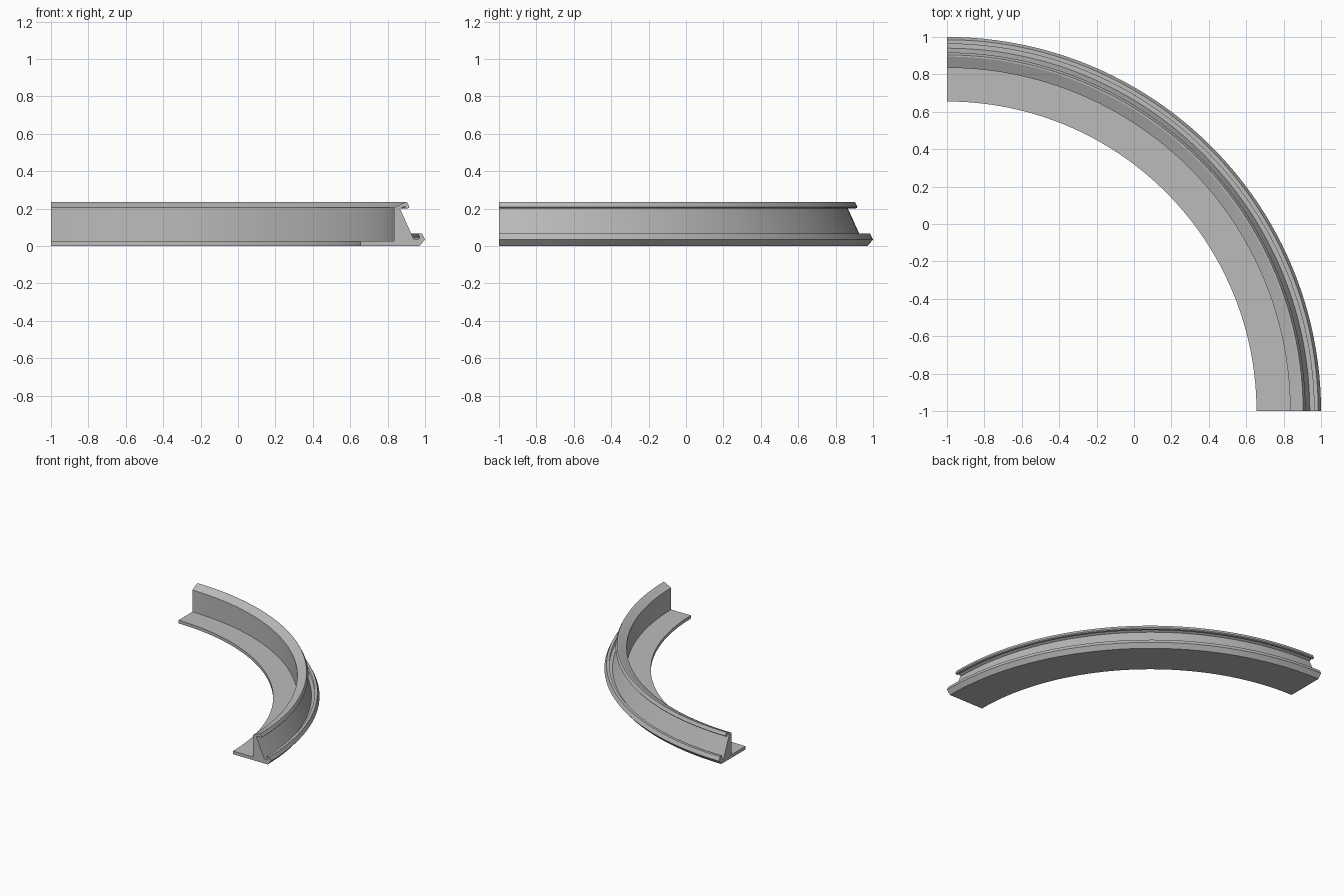
import bpy, bmesh, math
from mathutils import Vector

cube = bpy.data.objects.get("Cube")
if cube:
    bpy.data.objects.remove(cube, do_unlink=True)

STEPS = 48
CENTRE = Vector((-1, -1, 0))

# Rail cross-section (x, z), drawn on the front end of the quarter ring
PROFILE = [
    (0.655, 0.0), (0.97, 0.0),                                # underside
    (1.0, 0.035), (0.985, 0.066), (0.963, 0.066),             # lower lip
    (0.972, 0.045), (0.965, 0.036), (0.94, 0.036),            # lower groove
    (0.866, 0.2), (0.892, 0.212), (0.897, 0.2),               # sloped web, upper groove
    (0.912, 0.203), (0.917, 0.21), (0.904, 0.235),            # upper lip
    (0.895, 0.235), (0.835, 0.205),                           # bevelled crest
    (0.835, 0.026), (0.655, 0.026),                           # inner wall and flange
]

grey = bpy.data.materials.new("grey metal")
grey.use_nodes = True
colour = (0.50, 0.50, 0.50, 1)
grey.diffuse_color = colour
grey.node_tree.nodes["Principled BSDF"].inputs["Base Color"].default_value = colour

# Sweep the section through a quarter turn
bm = bmesh.new()
verts = [bm.verts.new((x, -1, z)) for x, z in PROFILE]
edges = [bm.edges.new((a, b)) for a, b in zip(verts, verts[1:] + verts[:1])]
bmesh.ops.spin(bm, geom=verts + edges, cent=CENTRE, axis=(0, 0, 1),
               angle=math.pi / 2, steps=STEPS)

# Close both cut ends
bmesh.ops.holes_fill(bm, edges=[e for e in bm.edges if e.is_boundary], sides=0)
bmesh.ops.recalc_face_normals(bm, faces=bm.faces)

mesh = bpy.data.meshes.new("curved_rail")
bm.to_mesh(mesh)
bm.free()
mesh.materials.append(grey)
rail = bpy.data.objects.new("curved_rail", mesh)
bpy.context.collection.objects.link(rail)

# Smooth along the curve, crisp along the section corners
bpy.ops.object.select_all(action="DESELECT")
rail.select_set(True)
bpy.context.view_layer.objects.active = rail
bpy.ops.object.shade_smooth_by_angle(angle=math.radians(20))
